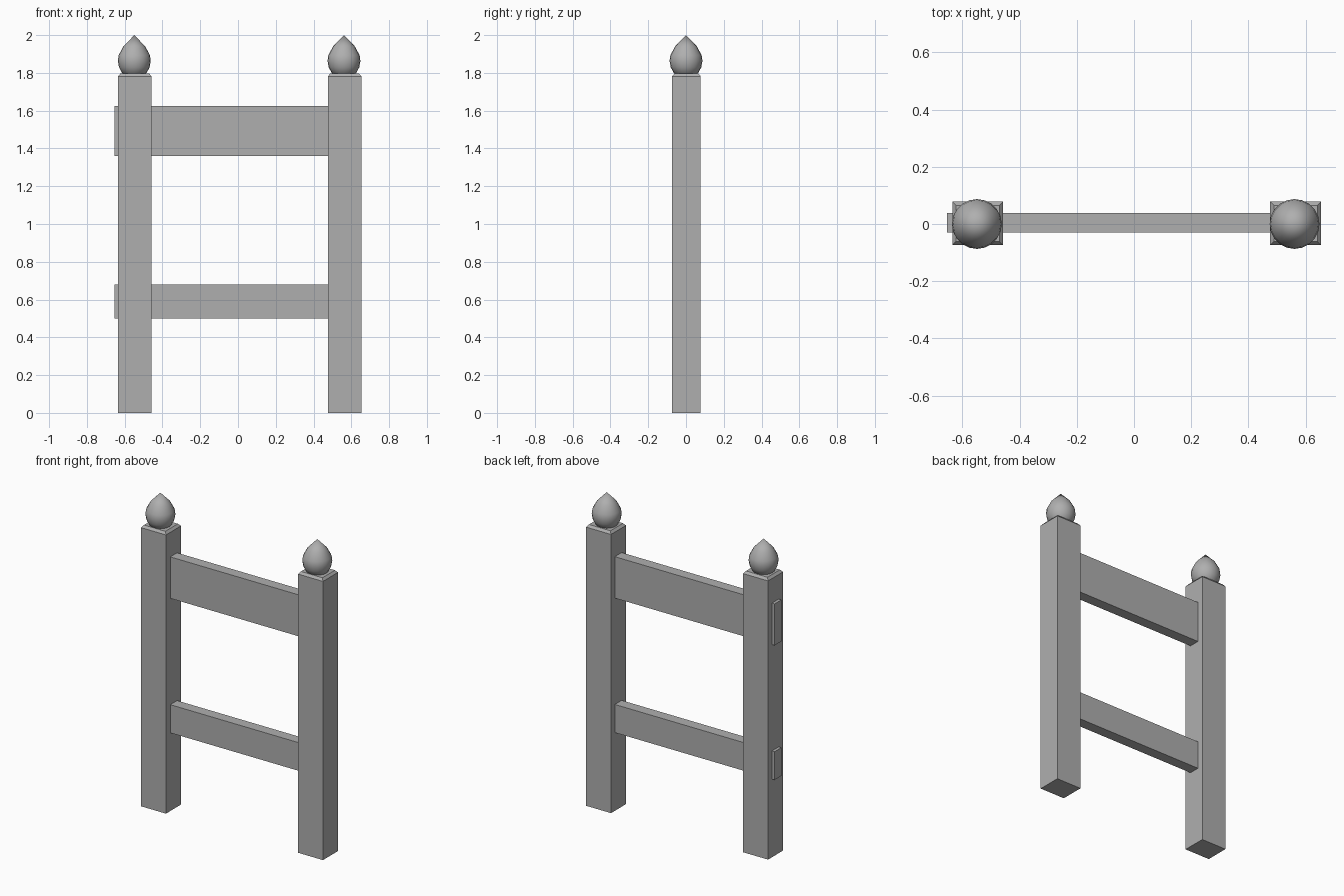
import bpy, bmesh
from math import sin, cos, tau

if "Cube" in bpy.data.objects:
    bpy.data.objects.remove(bpy.data.objects["Cube"])

grey = bpy.data.materials.new("dark_grey")
grey.diffuse_color = (0.43, 0.43, 0.43, 1)
grey.use_nodes = True
grey.node_tree.nodes["Principled BSDF"].inputs["Base Color"].default_value = grey.diffuse_color


def new_object(name, bm):
    bmesh.ops.recalc_face_normals(bm, faces=bm.faces)
    mesh = bpy.data.meshes.new(name)
    bm.to_mesh(mesh)
    bm.free()
    mesh.materials.append(grey)
    ob = bpy.data.objects.new(name, mesh)
    bpy.context.collection.objects.link(ob)
    return ob


def box(name, lo, hi, chamfer=0.0, rise=0.0):
    """Box between two corners; optionally a chamfered raised top."""
    bm = bmesh.new()
    bmesh.ops.create_cube(bm, size=1)
    for v in bm.verts:
        v.co = [(a + b) / 2 + c * (b - a) for a, b, c in zip(lo, hi, v.co)]
    if chamfer:
        bm.normal_update()
        top = [f for f in bm.faces if f.normal.z > 0.9]
        bmesh.ops.inset_region(bm, faces=top, thickness=chamfer)
        bmesh.ops.translate(bm, verts=top[0].verts, vec=(0, 0, rise))
    return new_object(name, bm)


def lathe(name, x, y, profile, sides=20):
    """Closed solid of revolution; first and last profile points are poles."""
    bm = bmesh.new()
    bottom = bm.verts.new((x, y, profile[0][1]))
    top = bm.verts.new((x, y, profile[-1][1]))
    rings = [[bm.verts.new((x + r * cos(tau * i / sides), y + r * sin(tau * i / sides), z))
              for i in range(sides)] for r, z in profile[1:-1]]
    for i in range(sides):
        j = (i + 1) % sides
        bm.faces.new((bottom, rings[0][j], rings[0][i]))
        bm.faces.new((top, rings[-1][i], rings[-1][j]))
        for a, b in zip(rings, rings[1:]):
            bm.faces.new((a[i], a[j], b[j], b[i]))
    for f in bm.faces:
        f.smooth = True
    return new_object(name, bm)


# Pointed egg profile: radius, height
finial = [(0, 1.78), (0.045, 1.787), (0.065, 1.80), (0.081, 1.83), (0.087, 1.863),
          (0.083, 1.893), (0.058, 1.940), (0, 2.0)]

# Posts with chamfered tops and finials
for side, x0, x1, fx in (("left", -0.635, -0.458, -0.549), ("right", 0.476, 0.653, 0.561)):
    box(side + "_post", (x0, -0.074, 0), (x1, 0.078, 1.782), chamfer=0.018, rise=0.015)
    lathe(side + "_finial", fx, 0, finial)

# Rails pass through the left post and stop inside the right one
for name, z0, z1 in (("upper_rail", 1.36, 1.625), ("lower_rail", 0.50, 0.68)):
    box(name, (-0.654, -0.03, z0), (0.649, 0.039, z1))
